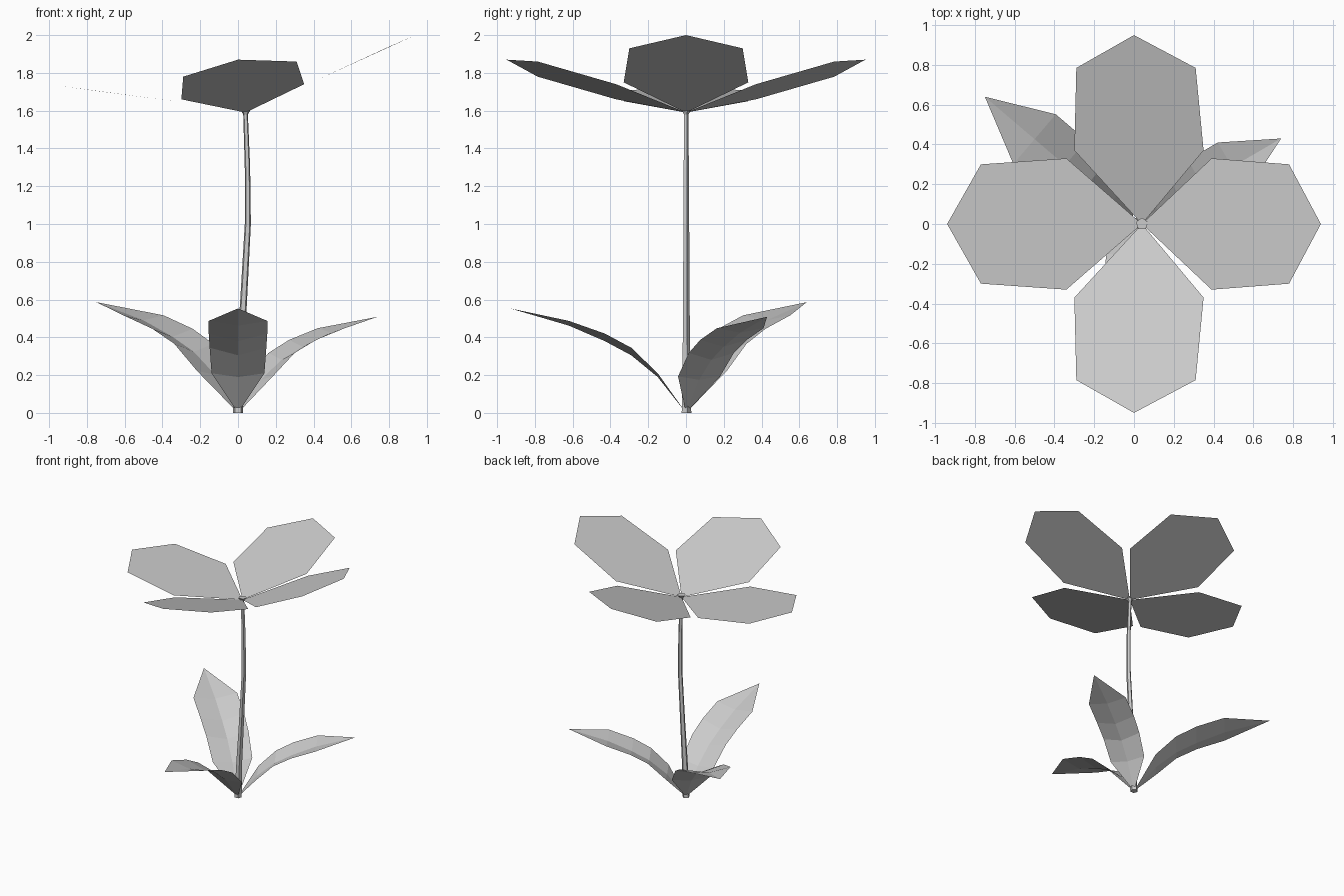
import bpy
from math import sin, cos, tau
from mathutils import Vector

cube = bpy.data.objects.get("Cube")
if cube:
    bpy.data.objects.remove(cube, do_unlink=True)

grey = bpy.data.materials.new("plain grey")
grey.use_nodes = True
GREY = (0.6, 0.6, 0.6, 1)
grey.diffuse_color = GREY
grey.node_tree.nodes["Principled BSDF"].inputs["Base Color"].default_value = GREY


def make(name, verts, faces):
    mesh = bpy.data.meshes.new(name)
    mesh.from_pydata(verts, [], faces)
    mesh.materials.append(grey)
    obj = bpy.data.objects.new(name, mesh)
    bpy.context.collection.objects.link(obj)
    return obj


# Stem: five-sided tube, gently bowed, flaring into a small cap
SIDES = 5
stem = [(0, 0, .028), (.012, .3, .022), (.03, .6, .019), (.052, 1, .017),
        (.05, 1.3, .015), (.04, 1.58, .013), (.04, 1.61, .032)]  # x, z, radius
verts, faces = [], []
for x, z, r in stem:
    for i in range(SIDES):
        a = tau * (i / SIDES + .25)
        verts.append((x + r * cos(a), r * sin(a), z))
for k in range(len(stem) - 1):
    for i in range(SIDES):
        a, b = k * SIDES + i, k * SIDES + (i + 1) % SIDES
        faces.append((a, b, b + SIDES, a + SIDES))
faces += [tuple(reversed(range(SIDES))), tuple(range(len(verts) - SIDES, len(verts)))]
make("stem", verts, faces)

# Petals: flat hexagons meeting at the stem top; the whole bloom leans to -x
base = (.04, 0, 1.59)


def side_petal(name, inner, outer, tip):
    (xi, yi, zi), (xo, yo, zo) = inner, outer
    make(name, [base, (xi, -yi, zi), (xo, -yo, zo), tip, (xo, yo, zo), (xi, yi, zi)],
         [range(6)])


side_petal("left_petal", (.39, .33, 1.75), (.78, .30, 1.93), (.94, 0, 2))
side_petal("right_petal", (-.34, .33, 1.65), (-.77, .30, 1.708), (-.94, 0, 1.73))

outline = [base, (.35, .37, 1.74), (.31, .785, 1.86), (0, .95, 1.87),
           (-.29, .785, 1.78), (-.30, .37, 1.66)]
make("back_petal", outline, [range(6)])
make("front_petal", [(x, -y, z) for x, y, z in outline], [tuple(reversed(range(6)))])

# Leaves: arching blades folded along the midrib
rows = [(.15, .21, .14, .02), (.29, .345, .15, .04),
        (.43, .42, .155, .04), (.62, .487, .155, .025)]  # reach, z, half width, fold
LENGTH, RISE = .93, .553


def leaf(name, tip_x, tip_y):
    out = Vector((tip_x, tip_y, 0))
    size = out.length / LENGTH
    out.normalize()
    side = Vector((-out.y, out.x, 0))
    up = Vector((0, 0, 1))
    points = [Vector((0, 0, 0))]
    for reach, z, w, fold in rows:
        mid = out * reach + up * z
        points += [p * size for p in (mid - side * w, mid - up * fold, mid + side * w)]
    points.append((out * LENGTH + up * RISE) * size)
    end = len(points) - 1
    quads = [(0, 1, 2), (0, 2, 3), (end, end - 2, end - 3), (end, end - 1, end - 2)]
    for k in range(len(rows) - 1):
        for a in (1 + 3 * k, 2 + 3 * k):
            quads.append((a, a + 3, a + 4, a + 1))
    make(name, points, quads)


leaf("front_leaf", 0, -.93)
leaf("left_leaf", .74, .43)
leaf("right_leaf", -.75, .64)
